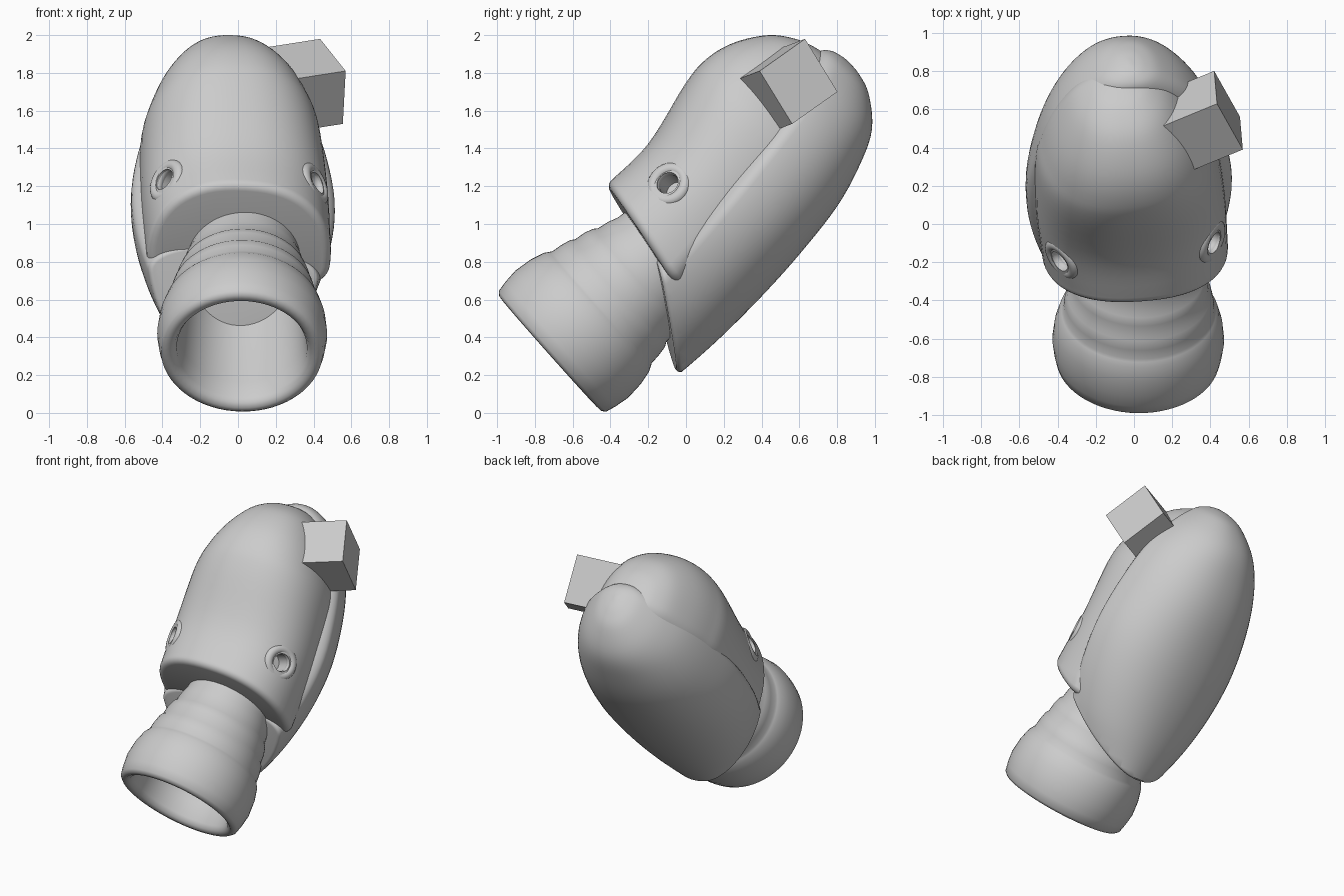
import bpy, bmesh, math
from mathutils import Matrix, Vector

cube = bpy.data.objects.get("Cube")
if cube:
    bpy.data.objects.remove(cube)

grey = bpy.data.materials.new("plain_grey")
grey.use_nodes = True
grey.diffuse_color = (0.6, 0.6, 0.6, 1)
grey.node_tree.nodes["Principled BSDF"].inputs["Base Color"].default_value = (0.6, 0.6, 0.6, 1)


def frame(origin, w_axis, u_axis):
    """Matrix whose local x is near u_axis and local y lies along w_axis."""
    y = Vector(w_axis).normalized()
    x = Vector(u_axis)
    x = (x - y * x.dot(y)).normalized()
    m = Matrix((x, y, x.cross(y))).transposed().to_4x4()
    m.translation = Vector(origin)
    return m


def body_frame(lean):
    """Local x = across, y = along the body, z = out of the front."""
    axis = Vector((lean, 0.643, 0.766)).normalized()
    return frame((-0.03, 0.2, 1.05), axis, Matrix.Rotation(math.radians(6), 3, axis) @ Vector((1, 0, 0)))


COVER, REAR = body_frame(-0.06), body_frame(0.0)


def select(obj):
    bpy.ops.object.select_all(action='DESELECT')
    obj.select_set(True)
    bpy.context.view_layer.objects.active = obj


def finish(name, bm, matrix, angle=35):
    bmesh.ops.recalc_face_normals(bm, faces=bm.faces)
    bm.transform(matrix)
    mesh = bpy.data.meshes.new(name)
    bm.to_mesh(mesh)
    bm.free()
    obj = bpy.data.objects.new(name, mesh)
    bpy.context.collection.objects.link(obj)
    mesh.materials.append(grey)
    select(obj)
    bpy.ops.object.shade_smooth_by_angle(angle=math.radians(angle))
    return obj


def smooth_rows(rows, steps=5):
    """Catmull-Rom interpolation of the station rows."""
    out = []
    for i in range(len(rows) - 1):
        a, b, c, d = (Vector(rows[min(max(i + k, 0), len(rows) - 1)]) for k in (-1, 0, 1, 2))
        for j in range(steps):
            t = j / steps
            out.append(0.5 * (2 * b + (c - a) * t + (2 * a - 5 * b + 4 * c - d) * t ** 2
                              + (3 * b - a - 3 * c + d) * t ** 3))
    return out + [Vector(rows[-1])]


def bridge(bm, rings):
    loops = [[bm.verts.new(p) for p in ring] for ring in rings]
    n = len(loops[0])
    for a, b in zip(loops, loops[1:]):
        for i in range(n):
            bm.faces.new((a[i], a[(i + 1) % n], b[(i + 1) % n], b[i]))
    bm.faces.new(loops[0])
    bm.faces.new(loops[-1])


def shell(name, matrix, rows, mid, power, cut_at, cut_normal, radius):
    """Loft rows of (along, half width, front, back), slice the open end and round its rim."""
    rings = []
    for s, w, top, low in smooth_rows(rows):
        ring = []
        for i in range(64):
            c, q = math.cos(math.tau * i / 64), math.sin(math.tau * i / 64)
            h = top - mid if q > 0 else mid - low
            ring.append((math.copysign(w * abs(c) ** (2 / power), c), s,
                         mid + math.copysign(h * abs(q) ** (2 / power), q)))
        rings.append(ring)
    bm = bmesh.new()
    bridge(bm, rings)
    normal = Vector(cut_normal).normalized()
    cut = bmesh.ops.bisect_plane(bm, geom=bm.verts[:] + bm.edges[:] + bm.faces[:],
                                 plane_co=Vector(cut_at) - normal * radius, plane_no=normal,
                                 clear_outer=True)
    rim = [v for v in cut['geom_cut'] if isinstance(v, bmesh.types.BMVert)]
    bmesh.ops.remove_doubles(bm, verts=rim, dist=0.012)
    bmesh.ops.contextual_create(bm, geom=[e for e in bm.edges if e.is_boundary])
    bmesh.ops.recalc_face_normals(bm, faces=bm.faces)
    bm.normal_update()
    cap = max(bm.faces, key=lambda f: (len(f.verts) > 4) * f.calc_area())
    for k in range(5):
        a, b = math.pi / 10 * k, math.pi / 10 * (k + 1)
        bmesh.ops.inset_individual(bm, faces=[cap], use_even_offset=True,
                                   thickness=radius * (math.cos(a) - math.cos(b)),
                                   depth=radius * (math.sin(b) - math.sin(a)))
    return finish(name, bm, matrix)


# Front cover, sliced across its lower end
front = shell("front_cover", COVER, [
    (-0.60, 0.48, 0.60, -0.1), (-0.28, 0.49, 0.575, -0.1), (0.03, 0.495, 0.545, -0.1),
    (0.40, 0.475, 0.60, -0.1), (0.57, 0.43, 0.60, -0.1), (0.73, 0.36, 0.545, -0.1),
    (0.88, 0.26, 0.43, -0.05), (0.96, 0.16, 0.30, 0.0), (0.99, 0.07, 0.19, 0.05),
    (0.995, 0.01, 0.11, 0.09)], 0.10, 2.3, (0, -0.284, 0.571), (-0.06, -0.958, 0.285), 0.045)

# Rear shell, sliced on a slant
shell("rear_shell", REAR, [
    (-0.95, 0.22, 0.16, -0.33), (-0.75, 0.32, 0.17, -0.37), (-0.5, 0.44, 0.18, -0.405),
    (-0.2, 0.52, 0.19, -0.43), (0.1, 0.54, 0.19, -0.44), (0.42, 0.49, 0.19, -0.43),
    (0.67, 0.41, 0.19, -0.38), (0.85, 0.30, 0.185, -0.31), (0.98, 0.17, 0.17, -0.18),
    (1.03, 0.08, 0.12, -0.07), (1.045, 0.01, 0.05, 0.02)],
    0.04, 2.2, (0, -0.434, 0.13), (0, -0.79, 0.61), 0.025)

# Eye holes with soft raised rims, one on each side of the front cover
for side, label in ((1, "left"), (-1, "right")):
    spot = COVER @ frame((0.408 * side, -0.09, 0.38), (0.8 * side, 0, 0.6), (0, 1, 0))
    bm = bmesh.new()
    bmesh.ops.create_cone(bm, cap_ends=True, segments=32, radius1=0.06, radius2=0.06, depth=0.28,
                          matrix=Matrix.Rotation(math.pi / 2, 4, 'X'))
    cutter = finish("hole_cutter", bm, spot)
    cutter.hide_render = True
    select(front)
    mod = front.modifiers.new("hole", 'BOOLEAN')
    mod.operation, mod.solver, mod.object = 'DIFFERENCE', 'EXACT', cutter
    bpy.ops.object.modifier_apply(modifier=mod.name)
    bpy.data.objects.remove(cutter)
    bpy.ops.mesh.primitive_torus_add(major_segments=40, minor_segments=16,
                                     major_radius=0.09, minor_radius=0.034)
    rim = bpy.context.object
    rim.name = label + "_eye_rim"
    rim.matrix_world = (spot @ Matrix.Translation((0, -0.026, 0))
                        @ Matrix.Rotation(math.pi / 2, 4, 'X'))
    rim.data.materials.append(grey)
    bpy.ops.object.shade_smooth()
select(front)
bpy.ops.object.shade_smooth_by_angle(angle=math.radians(35))

# Hollow stepped nozzle: (radius, distance along the axis), inside to outside
profile = [(0.24, 0.95), (0.27, 0.75), (0.31, 0.5), (0.335, 0.15), (0.345, 0.04), (0.36, 0.01),
           (0.385, -0.005), (0.41, -0.002), (0.428, 0.015), (0.44, 0.07), (0.45, 0.15),
           (0.44, 0.25), (0.42, 0.325), (0.405, 0.35), (0.396, 0.365), (0.39, 0.42),
           (0.378, 0.475), (0.364, 0.495), (0.356, 0.56), (0.342, 0.605), (0.327, 0.625),
           (0.316, 0.69), (0.30, 0.74), (0.28, 0.97)]
bm = bmesh.new()
bridge(bm, [[(r * math.cos(math.tau * i / 64), t, r * math.sin(math.tau * i / 64))
             for i in range(64)] for r, t in profile])
finish("nozzle", bm, frame((0.02, -0.717, 0.317), (0.015, 0.747, 0.664), (1, 0, 0)), 40)

# Side block sunk into the upper left of the body
corner = Vector((0.57, 0.39, 1.81))
sides = [Vector(v) for v in ((-0.135, 0.24, 0.17), (-0.015, 0.172, -0.28), (-0.34, -0.14, -0.053))]
bm = bmesh.new()
bmesh.ops.create_cube(bm, size=1)
place = Matrix(sides).transposed().to_4x4()
place.translation = corner + sum(sides, Vector()) / 2
finish("side_block", bm, place, 30)
